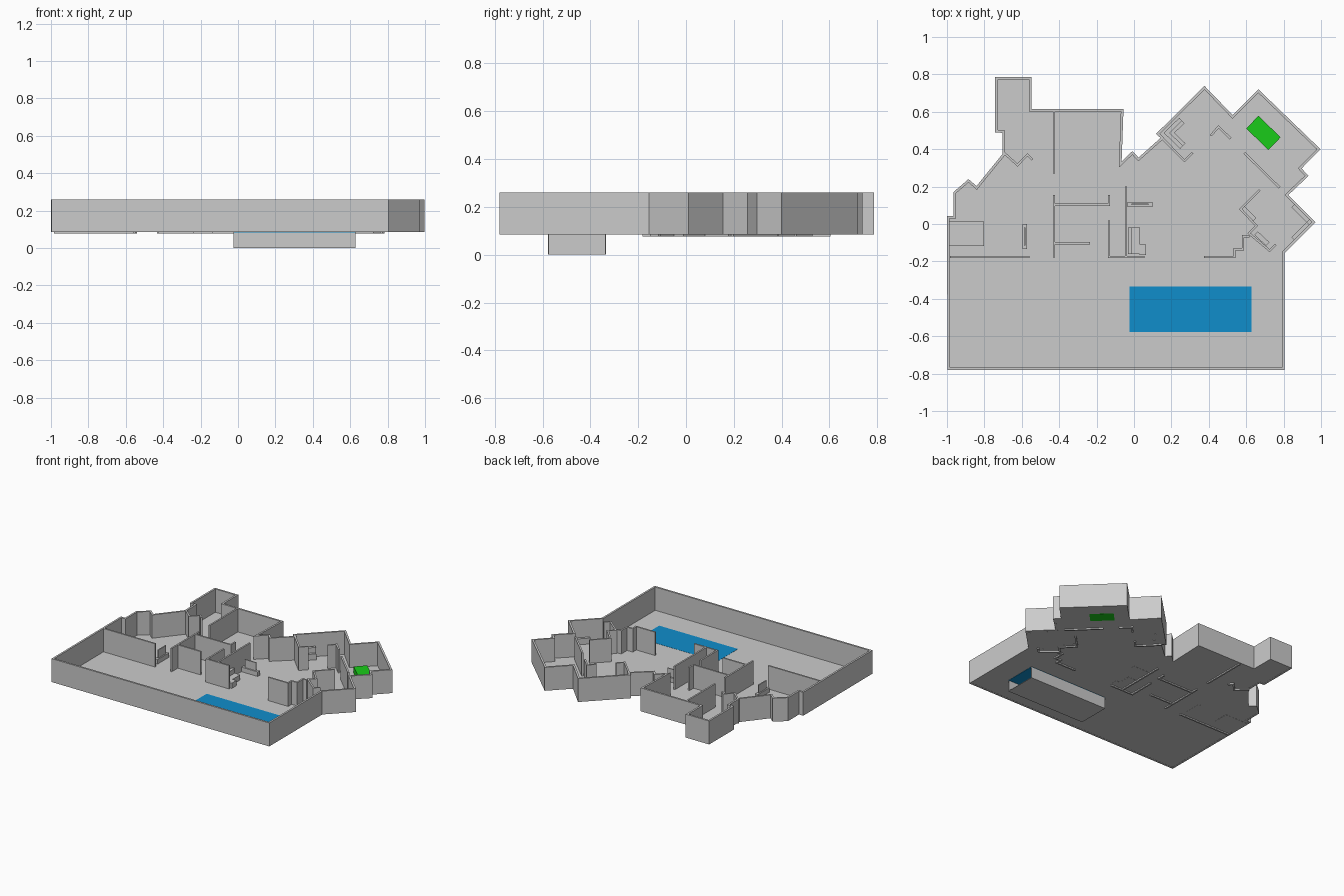
import bpy, bmesh, math
from mathutils import Vector

if "Cube" in bpy.data.objects:
    bpy.data.objects.remove(bpy.data.objects["Cube"])

Z0, Z1, LOW = 0.085, 0.26, 0.077   # floor level, wall top, footing of inner walls


def finish(name, bm, mat=None):
    bmesh.ops.recalc_face_normals(bm, faces=bm.faces)
    me = bpy.data.meshes.new(name)
    bm.to_mesh(me)
    bm.free()
    ob = bpy.data.objects.new(name, me)
    bpy.context.collection.objects.link(ob)
    if mat:
        me.materials.append(mat)
    return ob


def colour(name, rgb):
    m = bpy.data.materials.new(name)
    m.diffuse_color = (*rgb, 1)
    m.use_nodes = True
    m.node_tree.nodes["Principled BSDF"].inputs["Base Color"].default_value = m.diffuse_color
    return m


def offset(pts, d, closed):
    """Shift a path sideways by d with mitred corners (positive = left)."""
    out, n = [], len(pts)
    for i, p in enumerate(pts):
        p = Vector(p)
        normals = []
        for a, b in ((i - 1, i), (i, i + 1)):
            if closed or (a >= 0 and b < n):
                e = (Vector(pts[b % n]) - Vector(pts[a % n])).normalized()
                normals.append(Vector((-e.y, e.x)))
        m = sum(normals, Vector((0, 0))).normalized()
        out.append(p + m * d / max(m.dot(normals[0]), 0.3))
    return out


def wall(name, pts, d0=-0.006, d1=0.006, z0=LOW, z1=Z1, closed=False):
    bm = bmesh.new()
    a, b = offset(pts, d0, closed), offset(pts, d1, closed)
    secs = [[bm.verts.new((*p, z)) for p, z in ((l, z0), (r, z0), (r, z1), (l, z1))]
            for l, r in zip(a, b)]
    n = len(secs)
    for i in range(n if closed else n - 1):
        s, t = secs[i], secs[(i + 1) % n]
        for k in range(4):
            bm.faces.new((s[k], s[(k + 1) % 4], t[(k + 1) % 4], t[k]))
    if not closed:
        bm.faces.new(secs[0])
        bm.faces.new(secs[-1])
    return finish(name, bm)


def block(name, cx, cy, sx, sy, z0, z1, deg=0, mat=None):
    bm = bmesh.new()
    bmesh.ops.create_cube(bm, size=1)
    for v in bm.verts:
        v.co = (v.co.x * sx, v.co.y * sy, v.co.z * (z1 - z0))
    ob = finish(name, bm, mat)
    ob.location = (cx, cy, (z0 + z1) / 2)
    ob.rotation_euler.z = math.radians(deg)
    return ob


blue = colour("water_blue", (0.005, 0.27, 0.6))
green = colour("bed_green", (0.01, 0.6, 0.01))

# Outer wall following the plot outline
outline = [(-0.997, -0.78), (0.805, -0.78), (0.805, -0.155), (0.97, 0.01), (0.825, 0.155),
           (0.933, 0.257), (0.896, 0.297), (0.997, 0.40), (0.665, 0.72), (0.527, 0.583),
           (0.377, 0.738), (0.118, 0.482), (0.142, 0.46), (0.024, 0.355), (-0.008, 0.39),
           (-0.066, 0.335), (-0.056, 0.615), (-0.548, 0.615), (-0.548, 0.786), (-0.742, 0.786),
           (-0.742, 0.49), (-0.703, 0.487), (-0.703, 0.374), (-0.842, 0.203), (-0.885, 0.24),
           (-0.965, 0.171), (-0.965, 0.043), (-1.0, 0.043)]
wall("outer_wall", outline, 0, 0.014, Z0, Z1, closed=True)

# Floor sheet with the pool opening
PX0, PX1, PY0, PY1 = -0.025, 0.627, -0.578, -0.335
bm = bmesh.new()
edges = []
for loop in (outline, [(PX0, PY0), (PX1, PY0), (PX1, PY1), (PX0, PY1)]):
    vs = [bm.verts.new((x, y, Z0 + 0.001)) for x, y in loop]
    edges += [bm.edges.new((vs[i - 1], vs[i])) for i in range(len(vs))]
bmesh.ops.triangle_fill(bm, use_beauty=True, edges=edges, normal=(0, 0, 1))
finish("floor", bm)

# Pool: basin open at one end, water sheet on top
pcx, pcy, pw, pd = (PX0 + PX1) / 2, (PY0 + PY1) / 2, PX1 - PX0, PY1 - PY0
block("pool_bottom", pcx, pcy, pw, pd, 0, 0.004)
for nm, y in (("front", PY0 + 0.002), ("back", PY1 - 0.002)):
    block("pool_side_" + nm, pcx, y, pw, 0.004, 0, Z0)
block("pool_end", PX0 + 0.002, pcy, 0.004, pd, 0, Z0)
block("pool_water", pcx, pcy, pw, pd, Z0 - 0.001, Z0 + 0.002, mat=blue)

# Inner walls as plan paths
paths = {
    "terrace_wall": [(-0.985, -0.177), (-0.558, -0.177)],
    "hall_wall_back": [(-0.428, 0.605), (-0.428, 0.27)],
    "hall_wall_front": [(-0.428, 0.155), (-0.428, -0.18)],
    "room_wall_back": [(-0.422, 0.103), (-0.133, 0.103), (-0.133, 0.155)],
    "room_wall_middle": [(-0.422, -0.103), (-0.235, -0.103)],
    "room_wall_front": [(-0.133, 0.02), (-0.133, -0.177), (0.055, -0.177)],
    "living_wall": [(-0.043, 0.2), (-0.043, -0.172)],
    "stepped_wall": [(0.375, -0.177), (0.537, -0.177), (0.537, -0.135), (0.583, -0.135),
                     (0.583, -0.065), (0.617, -0.065)],
    "angled_wall": [(0.672, 0.182), (0.57, 0.08), (0.655, -0.01), (0.615, -0.05),
                    (0.725, -0.142), (0.757, -0.11)],
    "bedroom_wall": [(0.59, 0.38), (0.778, 0.195)],
    "corner_screen": [(0.41, 0.472), (0.452, 0.52), (0.516, 0.457)],
    "study_wall": [(0.145, 0.465), (0.27, 0.338), (0.313, 0.382)],
    "entry_wall": [(-0.70, 0.385), (-0.623, 0.315), (-0.57, 0.37), (-0.543, 0.343)],
}
for nm, pts in paths.items():
    wall(nm, pts)

# Beds
block("green_bed", 0.692, 0.487, 0.165, 0.094, Z0, 0.135, -44, green)
block("terrace_bed", -0.895, -0.052, 0.185, 0.133, Z0, 0.125)

# Screens standing on low cabinets
for nm, x, y, ln, deg in (("living", 0.032, 0.105, 0.133, 0), ("lounge", -0.584, -0.067, 0.135, 90)):
    block(nm + "_cabinet", x, y, ln, 0.026, Z0, 0.12, deg)
    block(nm + "_screen", x, y, ln * 0.7, 0.008, 0.12, 0.18, deg)

# Corner sofa in the living room
block("sofa_back", -0.022, -0.09, 0.02, 0.14, Z0, 0.16)
block("sofa_seat", 0.01, -0.09, 0.045, 0.14, Z0, 0.125)
block("sofa_chaise", 0.047, -0.138, 0.035, 0.055, Z0, 0.125)

# Corner desk and low angled units
wall("study_shelf", [(0.245, 0.565), (0.165, 0.487), (0.25, 0.405)], -0.004, 0.018, Z0, 0.17)
wall("study_bench", [(0.245, 0.565), (0.165, 0.487), (0.25, 0.405)], 0.018, 0.036, Z0, 0.13)
for i, (x, y, ln, deg) in enumerate(((0.612, 0.055, 0.09, -45), (0.684, -0.078, 0.085, -43),
                                     (0.892, 0.058, 0.115, -45), (0.892, -0.04, 0.115, 45))):
    block(f"low_unit_{i + 1}", x, y, ln, 0.026, Z0, 0.13, deg)
